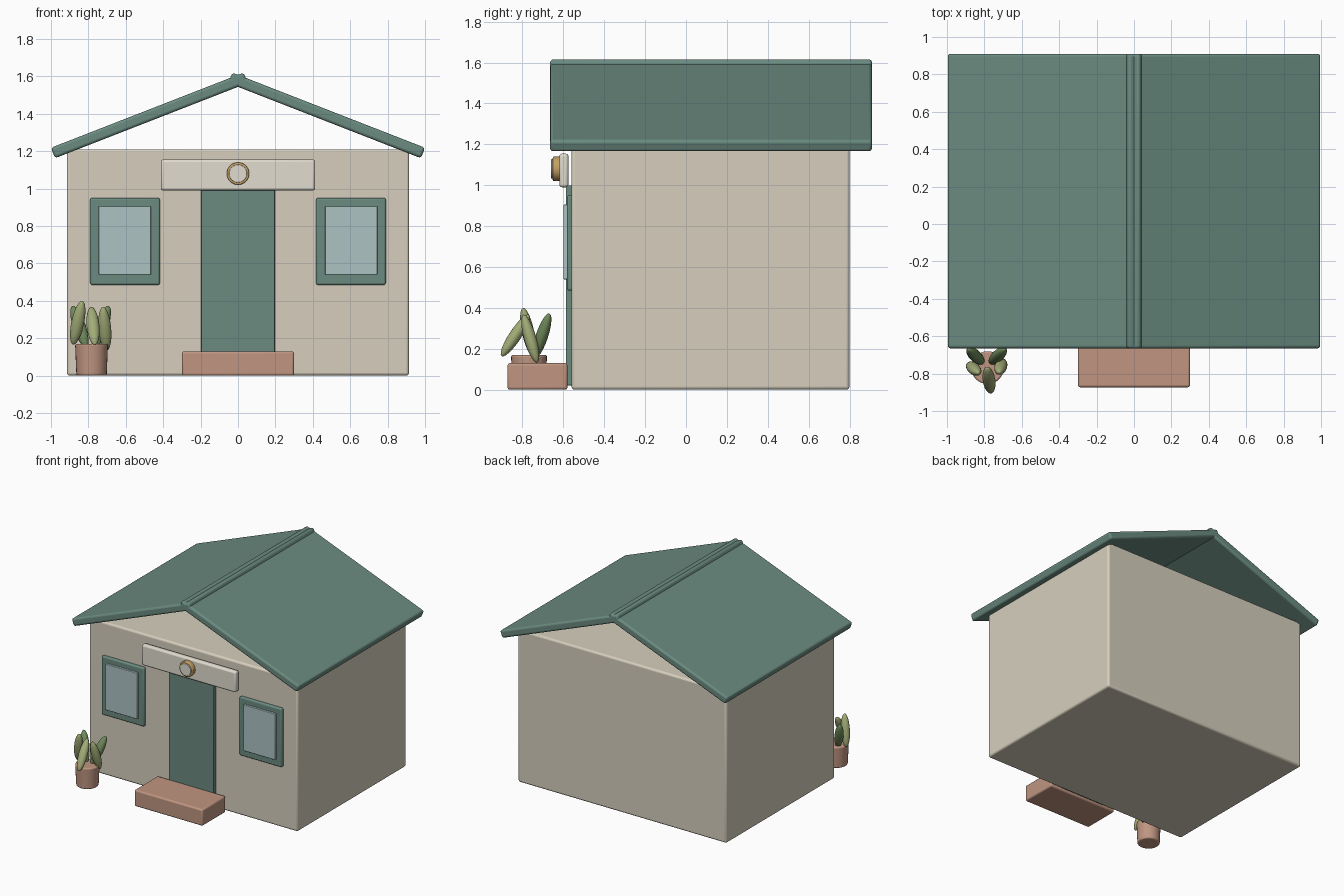
import bpy, math
from mathutils import Vector, Matrix

if "Cube" in bpy.data.objects:
    bpy.data.objects.remove(bpy.data.objects["Cube"])


def mat(name, r, g, b):
    m = bpy.data.materials.new(name)
    m.diffuse_color = (*[(c / 255) ** 2.2 for c in (r, g, b)], 1)
    m.use_nodes = True
    m.node_tree.nodes["Principled BSDF"].inputs["Base Color"].default_value = m.diffuse_color
    return m


CREAM = mat("wall_cream", 214, 206, 188)
GREEN = mat("painted_green", 106, 138, 127)
GLASS = mat("pale_glass", 172, 193, 194)
IVORY = mat("ivory", 224, 219, 206)
CLAY = mat("terracotta", 190, 148, 128)
GOLD = mat("brass", 196, 160, 100)
LEAF = mat("leaf_light", 160, 170, 118)
DARK = mat("leaf_dark", 112, 138, 92)


def finish(o, name, material, bevel=0.0):
    o.name = name
    o.data.materials.append(material)
    if bevel:
        b = o.modifiers.new("bevel", 'BEVEL')
        b.width, b.segments, b.limit_method = bevel, 3, 'ANGLE'
    bpy.ops.object.shade_smooth_by_angle(angle=math.radians(40))
    return o


def box(name, x, y, z, material, bevel=0.0):
    """Box from (min, max) ranges on each axis."""
    bpy.ops.mesh.primitive_cube_add(size=1, location=[sum(r) / 2 for r in (x, y, z)])
    o = bpy.context.object
    o.scale = [r[1] - r[0] for r in (x, y, z)]
    bpy.ops.object.transform_apply(location=False, rotation=False, scale=True)
    return finish(o, name, material, bevel)


def disc(name, radius, y0, y1, z, material, bevel):
    bpy.ops.mesh.primitive_cylinder_add(vertices=32, radius=radius, depth=y1 - y0,
                                        location=(0, (y0 + y1) / 2, z),
                                        rotation=(math.pi / 2, 0, 0))
    return finish(bpy.context.object, name, material, bevel)


# walls, closed on top, with open gables under the roof
box("walls", (-0.915, 0.915), (-0.56, 0.80), (0, 1.21), CREAM, 0.015)

# two roof slabs crossing at the ridge
pitch = math.radians(21.3)
for side, s in (("left", -1), ("right", 1)):
    o = box("roof_" + side, (-0.553, 0.553), (-0.665, 0.91), (-0.03, 0.03), GREEN, 0.015)
    o.location.x, o.location.z = s * 0.474, 1.391
    o.rotation_euler.y = s * pitch

# door and front step
box("door", (-0.197, 0.197), (-0.588, -0.55), (0.02, 1.0), GREEN, 0.004)
box("front_step", (-0.30, 0.30), (-0.873, -0.58), (0, 0.13), CLAY, 0.012)

# windows
for side, s in (("left", -1), ("right", 1)):
    def span(a, b):
        return tuple(sorted((s * a, s * b)))
    box("window_frame_" + side, span(0.418, 0.79), (-0.583, -0.55), (0.485, 0.95), GREEN, 0.01)
    box("window_pane_" + side, span(0.465, 0.745), (-0.60, -0.57), (0.54, 0.905), GLASS, 0.004)

# blank sign board with round medallion
box("sign_board", (-0.413, 0.413), (-0.62, -0.575), (0.99, 1.155), IVORY, 0.014)
disc("medallion_ring", 0.06, -0.652, -0.61, 1.08, GOLD, 0.006)
disc("medallion_face", 0.048, -0.66, -0.64, 1.08, IVORY, 0.003)

# plant pot
bpy.ops.mesh.primitive_cone_add(vertices=28, radius1=0.081, radius2=0.088, depth=0.17,
                                location=(-0.783, -0.768, 0.085))
finish(bpy.context.object, "plant_pot", CLAY, 0.01)

# leaves: centre, long axis, material
leaves = {
    "front": ((-0.775, -0.835, 0.265), (-0.08, 0.55, 0.83), LEAF),
    "right": ((-0.712, -0.762, 0.25), (-0.08, -0.27, 0.95), LEAF),
    "left": ((-0.857, -0.773, 0.283), (0.2, -0.2, 0.95), LEAF),
    "back_right": ((-0.728, -0.705, 0.262), (0.3, 0.3, 0.9), DARK),
    "back_left": ((-0.848, -0.705, 0.262), (-0.3, 0.3, 0.9), DARK),
}
for name, (centre, axis, material) in leaves.items():
    bpy.ops.mesh.primitive_uv_sphere_add(segments=20, ring_count=12, radius=1)
    o = bpy.context.object
    turn = Vector((0, 0, 1)).rotation_difference(Vector(axis)).to_matrix().to_4x4()
    o.matrix_world = Matrix.Translation(centre) @ turn @ Matrix.Diagonal((0.034, 0.03, 0.122, 1))
    finish(o, "leaf_" + name, material)
